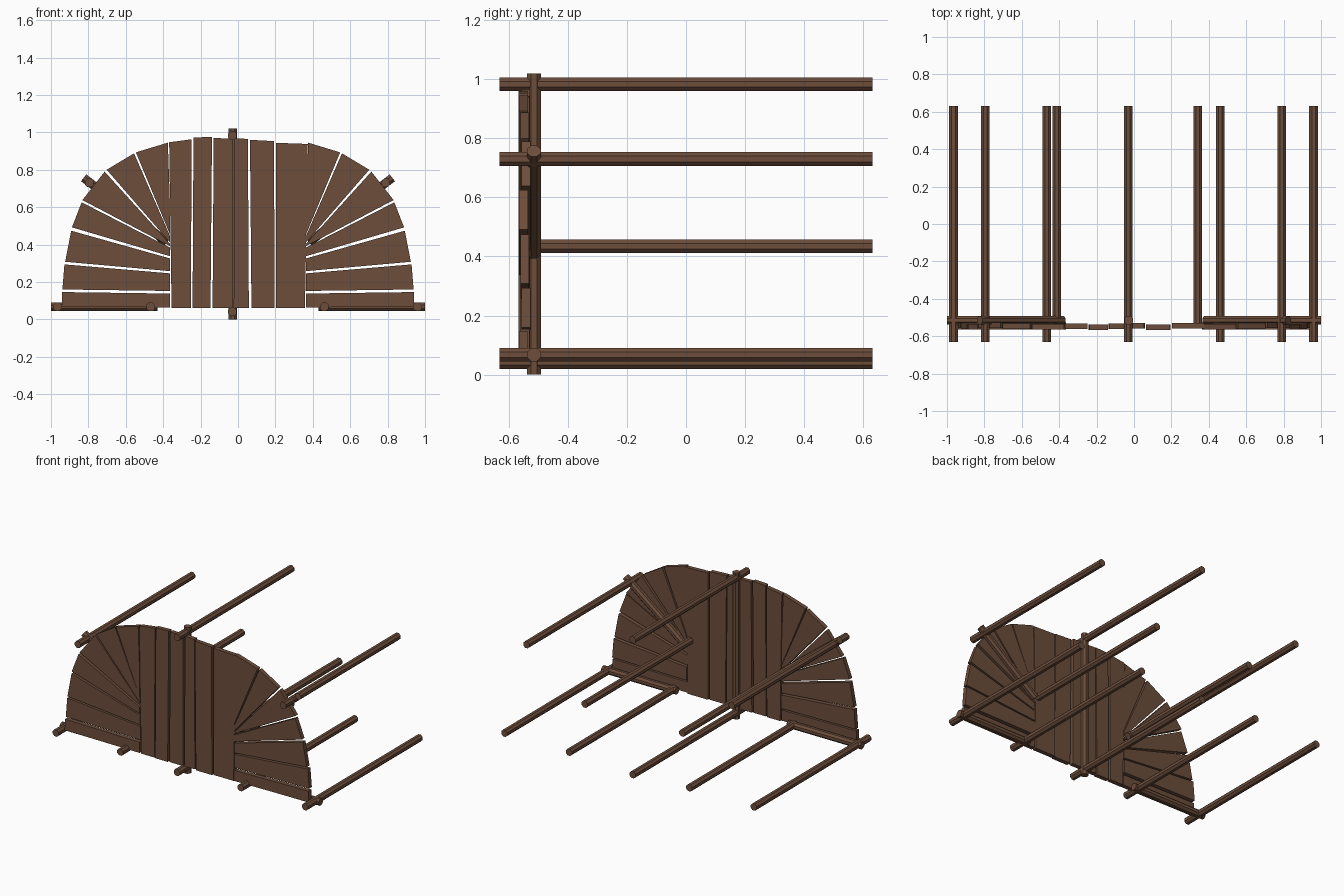
import bpy, bmesh, math
from mathutils import Vector, Matrix

if "Cube" in bpy.data.objects:
    bpy.data.objects.remove(bpy.data.objects["Cube"])


def material(name, col):
    m = bpy.data.materials.new(name)
    m.diffuse_color = (*col, 1)
    m.use_nodes = True
    m.node_tree.nodes["Principled BSDF"].inputs["Base Color"].default_value = m.diffuse_color
    return m


WOOD = material("brown wood", (0.150, 0.075, 0.044))


def finish(name, bm):
    bmesh.ops.recalc_face_normals(bm, faces=bm.faces)
    me = bpy.data.meshes.new(name)
    bm.to_mesh(me)
    bm.free()
    me.materials.append(WOOD)
    ob = bpy.data.objects.new(name, me)
    bpy.context.collection.objects.link(ob)


def pole(name, a, b, r=0.025):
    """Eight-sided log between two points, with flat sides outward."""
    a, b = Vector(a), Vector(b)
    bm = bmesh.new()
    rot = (b - a).to_track_quat('Z', 'Y').to_matrix().to_4x4()
    mat = Matrix.Translation((a + b) / 2) @ rot @ Matrix.Rotation(math.pi / 8, 4, 'Z')
    bmesh.ops.create_cone(bm, cap_ends=True, segments=8, radius1=r, radius2=r,
                          depth=(b - a).length, matrix=mat)
    finish(name, bm)


def plank(name, pts, y):
    """Flat board from an outline in x and z."""
    bm = bmesh.new()
    f = bm.faces.new([bm.verts.new((x, y - 0.015, z)) for x, z in pts])
    ext = bmesh.ops.extrude_face_region(bm, geom=[f])
    vs = [v for v in ext["geom"] if isinstance(v, bmesh.types.BMVert)]
    bmesh.ops.translate(bm, verts=vs, vec=(0, 0.030, 0))
    finish(name, bm)


# Long poles running front to back
L = 0.632
for x, z, y0 in [(-0.965, 0.067, -L), (0.96, 0.067, -L),
                 (-0.467, 0.067, -L), (0.462, 0.067, -L),
                 (-0.795, 0.73, -L), (0.79, 0.73, -L),
                 (-0.03, 0.983, -L), (-0.03, 0.042, -L),
                 (-0.413, 0.435, -0.515), (0.34, 0.435, -0.53)]:
    pole("long_pole", (x, y0, z), (x, L, z))

# Front frame: centre post, sills and diagonal braces
Y = -0.515
pole("centre_post", (-0.028, Y, 0), (-0.028, Y, 1.02))
for s in (-1, 1):
    pole("sill", (s * 1.0, Y, 0.067), (s * 0.43, Y, 0.067))
    pole("brace", (s * 0.825, Y, 0.757), (s * 0.38, Y, 0.412))

# Upright centre planks: bottom left/right x, top left x/z, top right x/z
for i, (bl, br, tl, zl, tr, zr) in enumerate([
        (-0.355, -0.252, -0.368, 0.947, -0.248, 0.963),
        (-0.243, -0.147, -0.238, 0.972, -0.139, 0.976),
        (-0.136, -0.030, -0.130, 0.970, -0.030, 0.966),
        (-0.023, 0.058, -0.018, 0.968, 0.053, 0.965),
        (0.072, 0.195, 0.064, 0.960, 0.193, 0.953),
        (0.202, 0.358, 0.202, 0.944, 0.373, 0.938)]):
    plank("centre_plank", [(bl, 0.06), (br, 0.06), (tr, zr), (tl, zl)],
          (-0.546, -0.551, -0.546, -0.543, -0.552, -0.545)[i])

# Fanned side planks: outer upper, outer lower, inner lower z, inner upper z
fan = [((0.375, 0.945), (0.546, 0.893), 0.455, 0.62),
       ((0.556, 0.888), (0.702, 0.800), 0.412, 0.447),
       ((0.713, 0.790), (0.832, 0.638), 0.392, 0.404),
       ((0.836, 0.626), (0.888, 0.492), 0.338, 0.384),
       ((0.892, 0.474), (0.924, 0.308), 0.258, 0.326),
       ((0.928, 0.294), (0.939, 0.160), 0.152, 0.246),
       ((0.940, 0.146), (0.942, 0.068), 0.064, 0.138)]
for s in (-1, 1):
    for i, (up, lo, zi, zu) in enumerate(fan):
        xi = 0.364
        pts = [(xi, zu), up, lo, (xi, zi)]
        plank("fan_plank", [(s * x, z) for x, z in pts], -0.546 + 0.004 * (i % 3 - 1))
